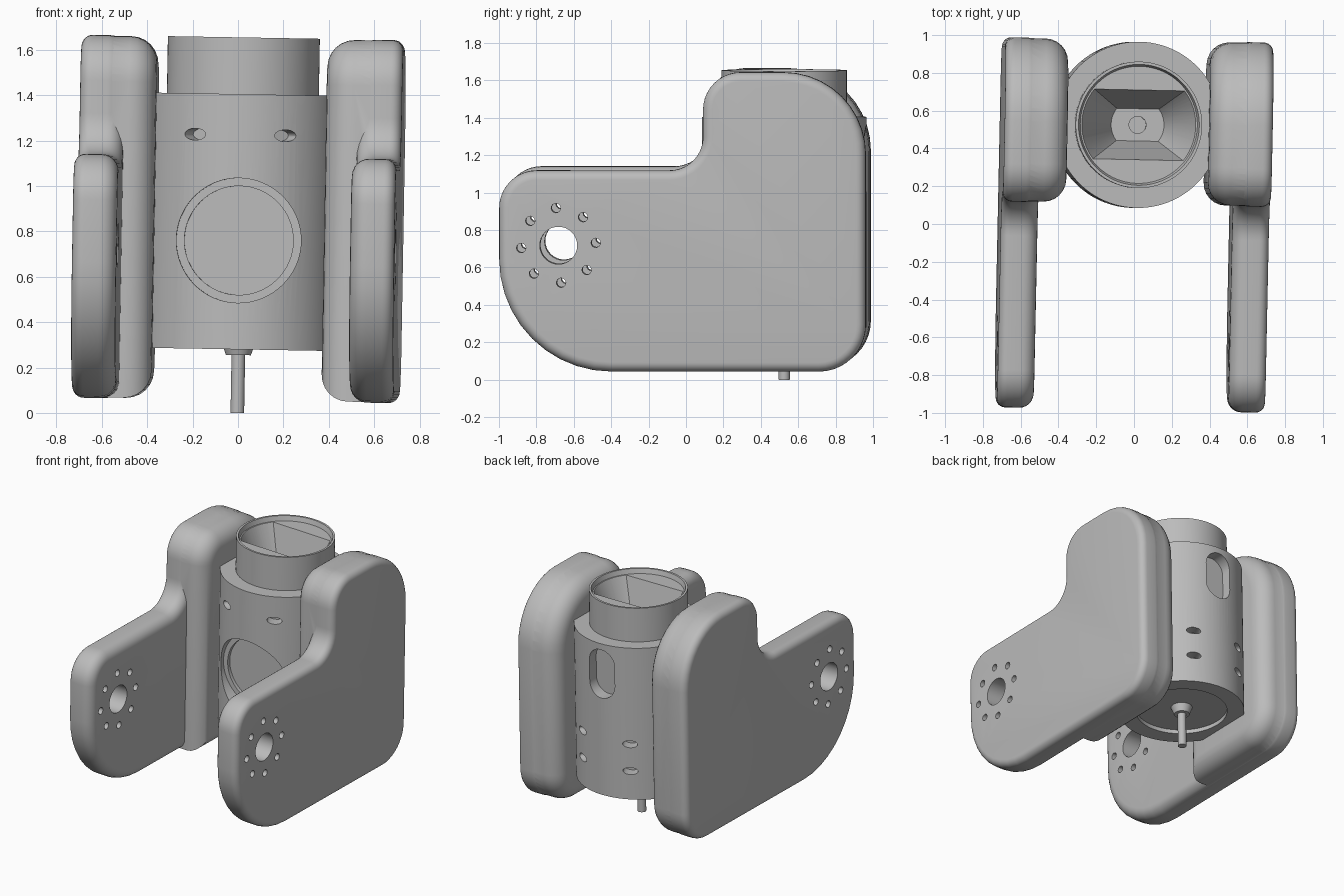
import bpy
import bmesh
from math import sin, cos, pi, radians, tan
from mathutils import Matrix, Vector

cube = bpy.data.objects.get("Cube")
if cube:
    bpy.data.objects.remove(cube, do_unlink=True)

GREY = (0.5, 0.5, 0.5, 1.0)
grey = bpy.data.materials.new("plain grey")
grey.use_nodes = True
grey.diffuse_color = GREY
grey.node_tree.nodes["Principled BSDF"].inputs["Base Color"].default_value = GREY

AXIS_Y = 0.525  # barrel centre line
TILT = (Matrix.Translation((0, 0, 0.8)) @ Matrix.Rotation(radians(1), 4, 'Y')
        @ Matrix.Rotation(radians(-1.2), 4, 'Z') @ Matrix.Translation((0, 0, -0.8)))


def finish_mesh(bm, name):
    bmesh.ops.recalc_face_normals(bm, faces=bm.faces)
    mesh = bpy.data.meshes.new(name)
    bm.to_mesh(mesh)
    bm.free()
    mesh.materials.append(grey)
    obj = bpy.data.objects.new(name, mesh)
    bpy.context.collection.objects.link(obj)
    return obj


def prism(name, points, a, b, axis='x', bevel_a=0, bevel_b=0):
    """Extrude a closed outline from a to b along x (outline yz) or y (outline xz)."""
    bm = bmesh.new()
    place = (lambda t, p: (t, p[0], p[1])) if axis == 'x' else (lambda t, p: (p[0], t, p[1]))
    rings = [[bm.verts.new(place(t, p)) for p in points] for t in (a, b)]
    caps = [bm.faces.new(r) for r in rings]
    n = len(points)
    for i in range(n):
        j = (i + 1) % n
        bm.faces.new((rings[0][i], rings[0][j], rings[1][j], rings[1][i]))
    bmesh.ops.recalc_face_normals(bm, faces=bm.faces)
    cap_edges = [list(c.edges) for c in caps]
    for edges, width in zip(cap_edges, (bevel_a, bevel_b)):
        if width:
            bmesh.ops.bevel(bm, geom=edges, offset=width, offset_type='OFFSET',
                            segments=6, profile=0.5, affect='EDGES')
    return finish_mesh(bm, name)


def lathe(name, profile, steps=96):
    """Revolve a radius/height profile around the barrel centre line."""
    bm = bmesh.new()
    verts = [bm.verts.new((r, AXIS_Y, z)) for r, z in profile]
    edges = [bm.edges.new(pair) for pair in zip(verts, verts[1:])]
    bmesh.ops.spin(bm, geom=verts + edges, cent=(0, AXIS_Y, 0), axis=(0, 0, 1),
                   angle=2 * pi, steps=steps)
    bmesh.ops.remove_doubles(bm, verts=bm.verts, dist=0.0001)
    return finish_mesh(bm, name)


def boolean(obj, tool, operation='DIFFERENCE'):
    mod = obj.modifiers.new("cut", 'BOOLEAN')
    mod.operation, mod.solver, mod.object = operation, 'EXACT', tool
    bpy.context.view_layer.objects.active = obj
    bpy.ops.object.modifier_apply(modifier=mod.name)
    bpy.data.objects.remove(tool, do_unlink=True)


def ellipse(cx, cz, rx, rz, n=32):
    return [(cx + rx * cos(2 * pi * i / n), cz + rz * sin(2 * pi * i / n)) for i in range(n)]


def rounded(corners, n=10):
    """Outline from corners (y, z, radius), each replaced by a tangent arc."""
    out = []
    for i, (y, z, r) in enumerate(corners):
        p = Vector((y, z))
        if not r:
            out.append(tuple(p))
            continue
        u = (Vector(corners[i - 1][:2]) - p).normalized()
        v = (Vector(corners[(i + 1) % len(corners)][:2]) - p).normalized()
        half = u.angle(v) / 2
        centre = p + (u + v).normalized() * r / sin(half)
        start = p + u * r / tan(half) - centre
        end = p + v * r / tan(half) - centre
        sweep = start.angle_signed(end)
        for k in range(n + 1):
            a = -sweep * k / n
            out.append((centre.x + start.x * cos(a) - start.y * sin(a),
                        centre.y + start.x * sin(a) + start.y * cos(a)))
    return out


# Side arms: thin L-shaped plate, thick inner block, and a ring of bolt holes
BOTTOM, TOP, BACK = 0.055, 1.655, 0.975
arm_outline = rounded([(-0.985, BOTTOM, 0.6), (BACK, BOTTOM, 0.25), (BACK, TOP, 0.44),
                       (0.105, TOP, 0.2), (0.105, 1.13, 0.18), (-0.985, 1.13, 0.2)])
E = 0.003
block_outline = rounded([(0.108, BOTTOM + E, 0), (BACK - E, BOTTOM + E, 0.25),
                         (BACK - E, TOP - E, 0.44), (0.108, TOP - E, 0.2)])
HUB = (-0.667, 0.73)
parts = []
for side, label in ((1, "left"), (-1, "right")):
    arm = prism(label + "_arm", arm_outline, side * 0.515, side * 0.71,
                bevel_a=0.075, bevel_b=0.05)
    block = prism("block", block_outline, side * 0.375, side * 0.65, bevel_a=0.12)
    boolean(arm, block, 'UNION')
    boolean(arm, prism("hub_cutter", ellipse(*HUB, 0.1, 0.1), side * 0.4, side * 0.9))
    for k in range(8):
        a = radians(94 + 45 * k)
        spot = ellipse(HUB[0] + 0.2 * cos(a), HUB[1] + 0.2 * sin(a), 0.025, 0.025, 16)
        boolean(arm, prism("bolt_cutter", spot, side * 0.4, side * 0.9))
    parts.append(arm)

# Barrel with collar, recessed underside and drive pin
barrel = lathe("barrel", [(0, 0), (0.03, 0), (0.03, 0.255), (0.055, 0.255), (0.075, 0.31),
                          (0.32, 0.31), (0.32, 0.28), (0.44, 0.28), (0.44, 1.405),
                          (0.335, 1.405), (0.335, 1.655), (0.32, 1.655), (0.31, 1.62),
                          (0, 1.62)])
parts.append(barrel)

# Funnel in the collar: a cone narrowed by two sloping walls, with a drain hole
funnel = lathe("funnel_cutter", [(0, 1.25), (0.14, 1.25), (0.306, 1.63), (0, 1.63)])
wedge = prism("wedge", [(AXIS_Y - 0.08, 1.23), (AXIS_Y + 0.08, 1.23),
                        (AXIS_Y + 0.19, 1.64), (AXIS_Y - 0.19, 1.64)], -0.5, 0.5)
boolean(funnel, wedge, 'INTERSECT')
boolean(barrel, funnel)
boolean(barrel, lathe("drain_cutter", [(0, 1.2), (0.045, 1.2), (0.045, 1.3), (0, 1.3)], 32))

# Round front port with a stepped rim
boolean(barrel, prism("port_cutter", ellipse(0, 0.76, 0.275, 0.275, 64), -0.1, 0.21, 'y'))
boolean(barrel, prism("port_floor_cutter", ellipse(0, 0.76, 0.24, 0.24, 64), -0.1, 0.235, 'y'))

# Upright slot in the back
slot = rounded([(-0.105, 1.0, 0.104), (0.105, 1.0, 0.104),
                (0.105, 1.36, 0.104), (-0.105, 1.36, 0.104)])
boolean(barrel, prism("slot_cutter", slot, AXIS_Y + 0.35, 1.2, 'y'))

# Oval vents around the barrel: one front row, two back rows
centre = Matrix.Translation((0, AXIS_Y, 0))
for turn, z in ((0, 1.225), (180, 0.49), (180, 0.69)):
    for swing in (-27, 27):
        vent = prism("vent_cutter", ellipse(0, z, 0.052, 0.026, 24), -0.1, AXIS_Y - 0.36, 'y')
        spin = Matrix.Rotation(radians(turn + swing), 4, 'Z')
        vent.data.transform(centre @ spin @ centre.inverted())
        boolean(barrel, vent)

# Slight lean of the whole assembly, then smooth shading with sharp edges kept
bpy.ops.object.select_all(action='DESELECT')
for obj in parts:
    obj.data.transform(TILT)
    obj.select_set(True)
bpy.context.view_layer.objects.active = barrel
bpy.ops.object.shade_smooth_by_angle(angle=radians(30))
